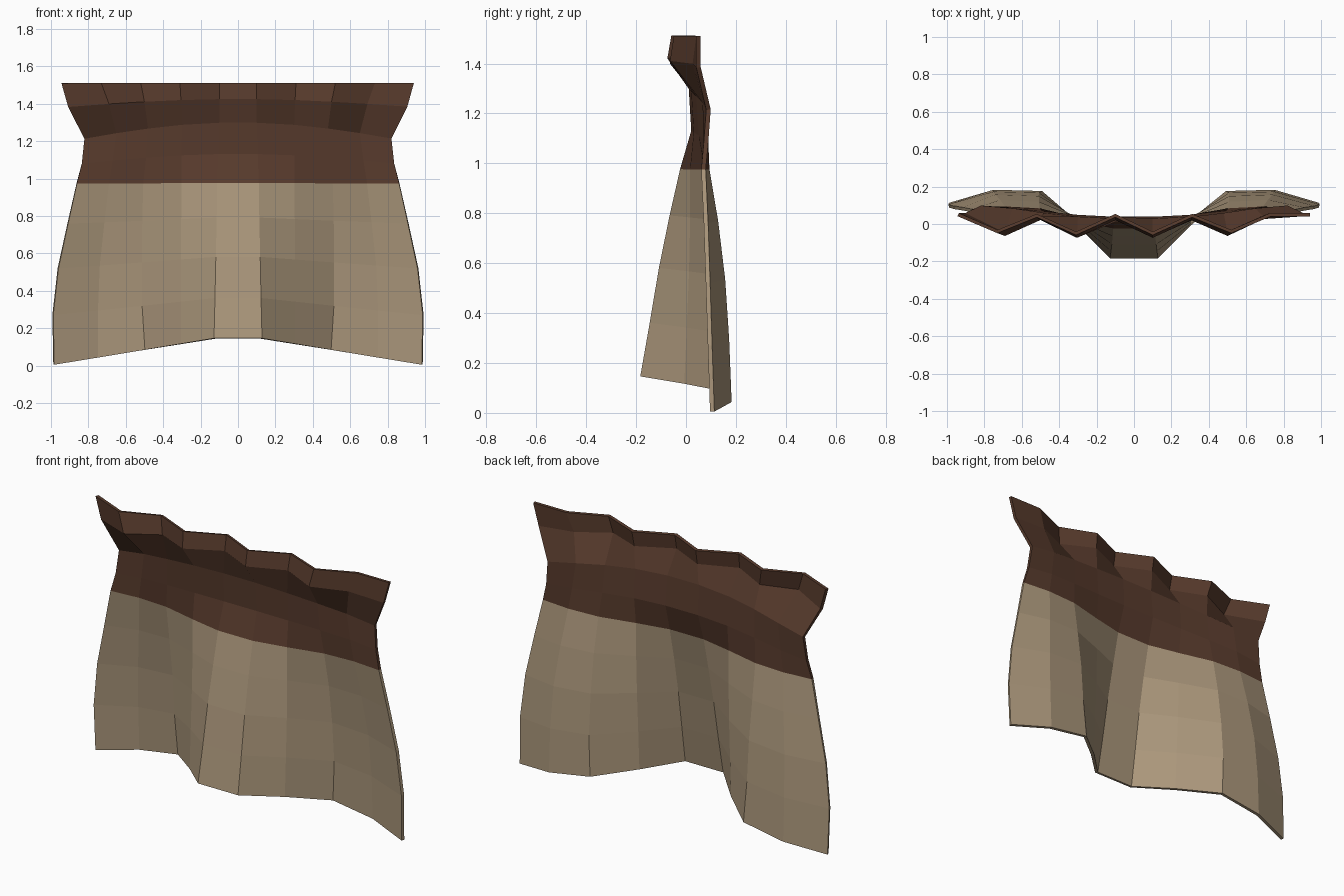
import bpy, bmesh

if "Cube" in bpy.data.objects:
    bpy.data.objects.remove(bpy.data.objects["Cube"])


def material(name, rgb):
    m = bpy.data.materials.new(name)
    m.diffuse_color = (*rgb, 1)
    m.use_nodes = True
    m.node_tree.nodes["Principled BSDF"].inputs["Base Color"].default_value = m.diffuse_color
    return m


brown = material("dark brown leather", (0.098, 0.044, 0.026))
beige = material("beige cloth", (0.405, 0.308, 0.198))

# Rows from top to hem: half-width x per column, z (centre, edge), depth y per column
ROWS = [
    ((.10, .31, .52, .73, .94), (1.51, 1.51), None),
    ((.10, .305, .50, .69, .905), (1.425, 1.385), None),
    ((.10, .30, .48, .65, .82), (1.30, 1.215), (.02, .03, .05, .075, .09)),
    ((.105, .30, .49, .67, .835), (1.13, 1.08), (.03, .04, .06, .08, .08)),
    ((.11, .30, .505, .69, .862), (.975, .975), (-.015, .025, .075, .085, .07)),
    ((.112, .30, .51, .715, .91), (.79, .76), (-.057, .025, .11, .12, .08)),
    ((.116, .30, .51, .74, .962), (.58, .52), (-.10, .02, .14, .148, .088)),
    ((.12, .30, .51, .75, .99), (.36, .27), (-.137, .01, .158, .164, .096)),
    ((.125, .30, .495, .75, .985), (.145, .005), (-.175, .0, .168, .174, .105)),
]
PLEATS = (.05, -.04, .045, -.05, .045, -.05, .045, -.04, .05, .05)


def row_points(i):
    xs, (zc, ze), ys = ROWS[i]
    pts = []
    for c in range(10):
        h = 4 - c if c < 5 else c - 5
        x = xs[h] * (-1 if c < 5 else 1)
        t = (xs[h] - xs[0]) / (xs[4] - xs[0])
        z = zc + (ze - zc) * (t if i > 4 else t ** 1.6)
        if ys:
            y = ys[h]
        else:                       # pleated collar rows
            y = PLEATS[c] - (.015 if i == 1 and h < 4 else 0)
        pts.append((x, y, z))
    return pts


# Draped sheet: pleated leather collar on top, cloth below
bm = bmesh.new()
grid = [[bm.verts.new(p) for p in row_points(i)] for i in range(len(ROWS))]
for r in range(len(ROWS) - 1):
    for c in range(9):
        f = bm.faces.new((grid[r][c], grid[r + 1][c],
                          grid[r + 1][c + 1], grid[r][c + 1]))
        f.material_index = 0 if r < 4 else 1
me = bpy.data.meshes.new("draped_cloth")
bm.to_mesh(me)
bm.free()
me.materials.append(brown)
me.materials.append(beige)
ob = bpy.data.objects.new("draped_cloth", me)
bpy.context.collection.objects.link(ob)

# Cloth thickness
s = ob.modifiers.new("thickness", 'SOLIDIFY')
s.thickness = 0.018
s.offset = 0
